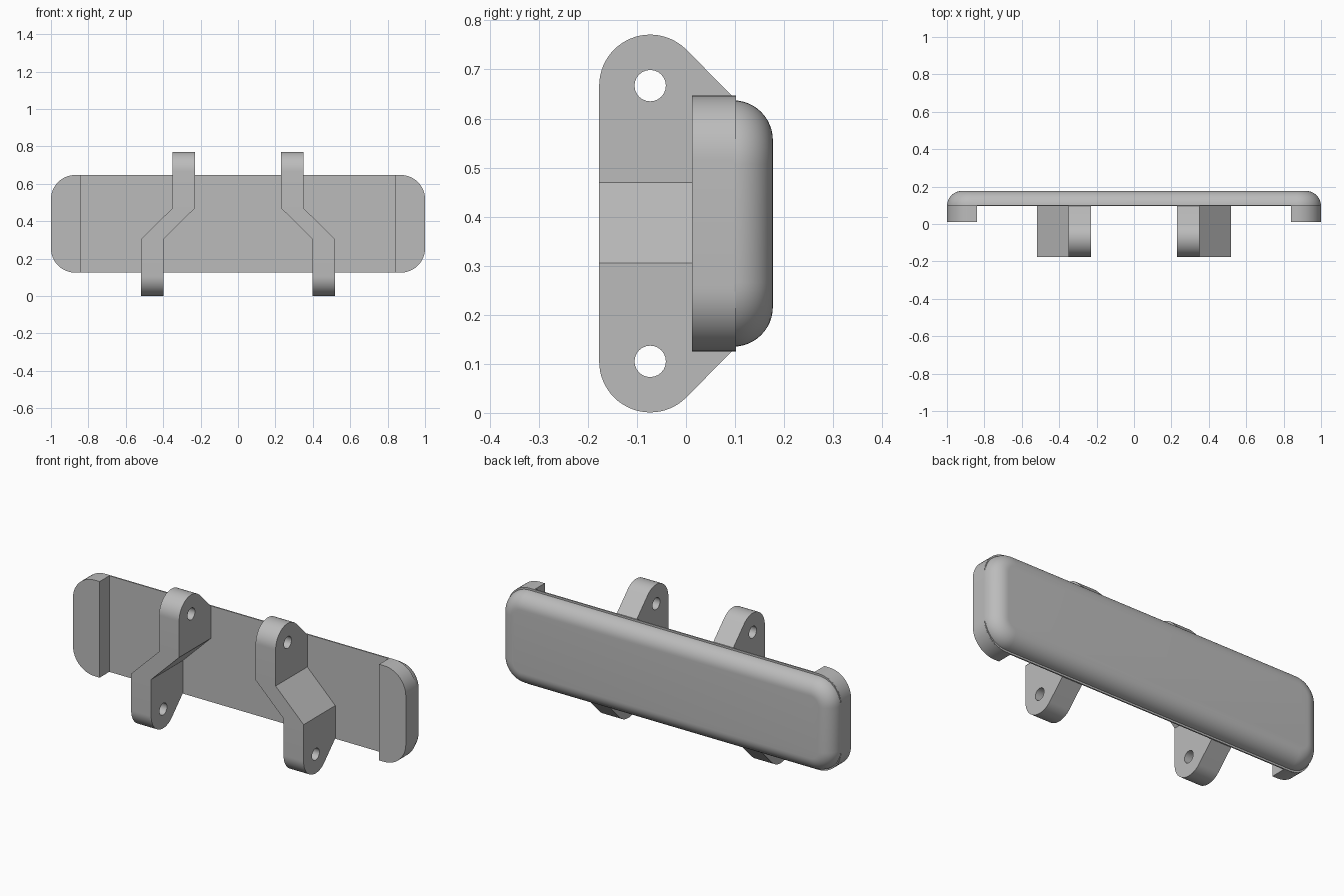
import bpy, bmesh, math

if "Cube" in bpy.data.objects:
    bpy.data.objects.remove(bpy.data.objects["Cube"])

grey = bpy.data.materials.new("grey")
grey.diffuse_color = (0.5, 0.5, 0.5, 1)
grey.use_nodes = True
grey.node_tree.nodes["Principled BSDF"].inputs["Base Color"].default_value = grey.diffuse_color
ZC = 0.386  # height of the plate centre


def finish(bm, name):
    bmesh.ops.recalc_face_normals(bm, faces=bm.faces[:])
    me = bpy.data.meshes.new(name)
    bm.to_mesh(me)
    bm.free()
    ob = bpy.data.objects.new(name, me)
    bpy.context.collection.objects.link(ob)
    me.materials.append(grey)
    bpy.ops.object.select_all(action='DESELECT')
    ob.select_set(True)
    bpy.context.view_layer.objects.active = ob
    bpy.ops.object.shade_smooth_by_angle(angle=math.radians(30))
    return ob


def rounded_rect(hx, hz, r, n=12):
    pts = []
    for q, (sx, sz) in enumerate([(1, 1), (-1, 1), (-1, -1), (1, -1)]):
        for i in range(n + 1):
            a = math.pi / 2 * (q + i / n)
            pts.append((sx * (hx - r) + r * math.cos(a), ZC + sz * (hz - r) + r * math.sin(a)))
    return pts


def loft(rings):
    """Skin a list of (y, outline) rings and cap both ends."""
    bm = bmesh.new()
    loops = [[bm.verts.new((x, y, z)) for x, z in pts] for y, pts in rings]
    n = len(loops[0])
    for a, b in zip(loops, loops[1:]):
        for i in range(n):
            j = (i + 1) % n
            bm.faces.new((a[i], a[j], b[j], b[i]))
    bm.faces.new(loops[0])
    bm.faces.new(loops[-1])
    return bm


# Main plate with a rounded back edge
R = 0.081
rings = [(0.095, rounded_rect(1, 0.251, 0.13))]
for i in range(1, 13):
    a = math.pi / 2 * i / 12
    d = R * (1 - math.cos(a))
    rings.append((0.096 + R * math.sin(a), rounded_rect(1 - d, 0.251 - d, 0.13 - d)))
finish(loft(rings), "plate")

# Thin lip around the front of the plate
lip = rounded_rect(0.999, 0.261, 0.13)
finish(loft([(0.095, lip), (0.102, lip)]), "plate_lip")

# End blocks: the rounded ends of the plate outline, cut off flat inside
for side, name in ((1, "right_end_block"), (-1, "left_end_block")):
    pts = [(x, z) for x, z in rounded_rect(1, 0.261, 0.13) if x * side > 0]
    top = [(side * 0.84, ZC + 0.261), (side * 0.84, ZC - 0.261)]
    if side > 0:
        half = len(pts) // 2
        pts = pts[:half] + top + pts[half:]
    else:
        pts = pts + top[::-1]
    finish(loft([(0.012, pts), (0.098, pts)]), name)


def circle(cy, cz, r, a0, a1, n):
    return [(cy + r * math.cos(math.radians(a0 + (a1 - a0) * i / n)),
             cz + r * math.sin(math.radians(a0 + (a1 - a0) * i / n))) for i in range(n + 1)]


def bracket(side, name):
    """Side profile with two holes, extruded in x and offset between two heights."""
    bm = bmesh.new()
    cy, z_lo, z_hi, r = -0.073, 0.105, 0.667, 0.104
    outline = ([(0.098, 0.642)] + circle(cy, z_hi, r, 45, 180, 24)
               + circle(cy, z_lo, r, 180, 315, 24) + [(0.098, 0.13)])
    holes = [circle(cy, z, 0.032, 0, 360, 24)[:-1] for z in (z_lo, z_hi)]
    edges = []
    for pts in [outline] + holes:
        vs = [bm.verts.new((0.23, y, z)) for y, z in pts]
        edges += [bm.edges.new((vs[i - 1], vs[i])) for i in range(len(vs))]
    bmesh.ops.triangle_fill(bm, edges=edges, use_beauty=True, normal=(1, 0, 0))
    for z in (0.305, 0.47):
        bmesh.ops.bisect_plane(bm, geom=bm.verts[:] + bm.edges[:] + bm.faces[:],
                               plane_co=(0, 0, z), plane_no=(0, 0, 1))
    ext = bmesh.ops.extrude_face_region(bm, geom=bm.faces[:], use_keep_orig=True)
    for v in ext["geom"]:
        if isinstance(v, bmesh.types.BMVert):
            v.co.x += 0.12
    for v in bm.verts:
        t = min(1, max(0, (0.47 - v.co.z) / 0.165))
        v.co.x = side * (v.co.x + 0.168 * t)
    finish(bm, name)


bracket(1, "right_bracket")
bracket(-1, "left_bracket")
